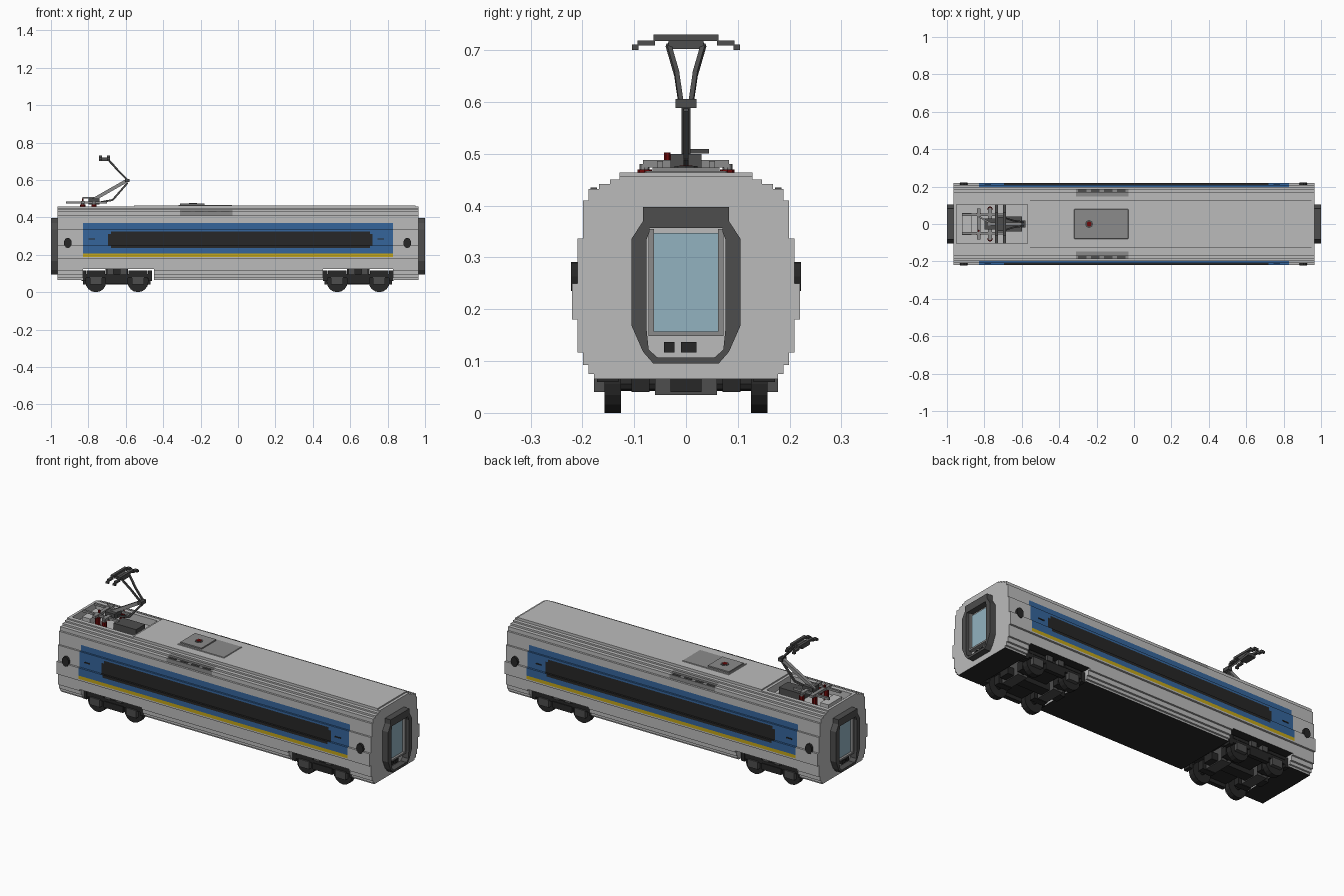
import bpy, bmesh, math
from mathutils import Vector

if "Cube" in bpy.data.objects:
    bpy.data.objects.remove(bpy.data.objects["Cube"], do_unlink=True)


def material(name, r, g, b):
    m = bpy.data.materials.new(name)
    m.use_nodes = True
    m.diffuse_color = (r, g, b, 1)
    m.node_tree.nodes["Principled BSDF"].inputs["Base Color"].default_value = (r, g, b, 1)
    return m


LIGHT = material("light grey", 0.50, 0.50, 0.50)
BLUE = material("blue", 0.035, 0.13, 0.33)
YELLOW = material("yellow", 0.55, 0.38, 0.01)
BLACK = material("black", 0.02, 0.02, 0.02)
GREY = material("mid grey", 0.26, 0.26, 0.26)
DARK = material("dark grey", 0.075, 0.075, 0.075)
RED = material("dark red", 0.16, 0.003, 0.003)
GLASS = material("pale blue glass", 0.29, 0.45, 0.53)


def finish(name, bm, *mats):
    bmesh.ops.recalc_face_normals(bm, faces=bm.faces)
    me = bpy.data.meshes.new(name)
    bm.to_mesh(me)
    bm.free()
    for m in mats:
        me.materials.append(m)
    ob = bpy.data.objects.new(name, me)
    bpy.context.collection.objects.link(ob)
    return ob


def box(name, x, y, z, mat):
    """Box from (min, max) ranges."""
    bm = bmesh.new()
    bmesh.ops.create_cube(bm, size=1)
    for v in bm.verts:
        v.co = Vector(r[0] if c < 0 else r[1] for r, c in zip((x, y, z), v.co))
    return finish(name, bm, mat)


def bar(name, a, b, w, mat):
    """Square bar between two points."""
    a, b = Vector(a), Vector(b)
    bm = bmesh.new()
    bmesh.ops.create_cube(bm, size=1)
    q = (b - a).to_track_quat('Z', 'Y')
    for v in bm.verts:
        v.co = (a + b) / 2 + q @ Vector((v.co.x * w, v.co.y * w, v.co.z * (b - a).length))
    return finish(name, bm, mat)


def disc(name, c, r, depth, axis, mat, sides=16):
    bm = bmesh.new()
    bmesh.ops.create_cone(bm, cap_ends=True, segments=sides, radius1=r, radius2=r, depth=depth)
    q = Vector(axis).to_track_quat('Z', 'Y')
    for v in bm.verts:
        v.co = q @ v.co + Vector(c)
    return finish(name, bm, mat)


def loft(half, xs):
    """Sweep a mirrored half profile (y, z) along the stations xs."""
    loop = half + [(-y, z) for y, z in reversed(half)]
    bm = bmesh.new()
    rows = [[bm.verts.new((x, y, z)) for y, z in loop] for x in xs]
    n = len(loop)
    for a, b in zip(rows, rows[1:]):
        for i in range(n):
            j = (i + 1) % n
            bm.faces.new((a[i], a[j], b[j], b[i]))
    bm.faces.new(rows[0])
    bm.faces.new(rows[-1])
    bmesh.ops.recalc_face_normals(bm, faces=bm.faces)
    return bm


# Body shell with livery bands and window strip
upper = [(.209, .125), (.209, .18), (.22, .18), (.22, .189), (.22, .207), (.22, .235),
         (.22, .25), (.209, .25), (.209, .31), (.209, .325), (.209, .337), (.199, .337),
         (.199, .37), (.199, .41), (.188, .41), (.188, .432), (.168, .432), (.168, .442),
         (.147, .442), (.147, .45), (.128, .45), (.128, .457), (.105, .457)]
stations = [-.965, -.95, -.83, -.695, -.68, -.57, -.31, -.03, .705, .72, .83, .965]
bm = loft(upper, stations)
for f in bm.faces:
    c = f.calc_center_median()
    if c.z < .126:
        f.material_index = 3
    elif abs(f.normal.x) > .5:
        f.material_index = 0
    elif abs(c.x) < .83 and .189 < c.z < .369:
        zlo, zhi = (.235, .325) if -.68 < c.x < .705 else (.249, .311)
        if -.695 < c.x < .72 and zlo < c.z < zhi:
            f.material_index = 3
        else:
            f.material_index = 1 if c.z > .207 else 2
    elif -.31 < c.x < -.03 and .41 < c.z < .443:
        f.material_index = 4
# Sunken equipment well in the roof
well = [f for f in bm.faces if f.normal.z > .9 and abs(f.calc_center_median().y) < .01
        and -.95 < f.calc_center_median().x < -.57]
ret = bmesh.ops.extrude_face_region(bm, geom=well)
bmesh.ops.delete(bm, geom=[f for f in well if f.is_valid], context='FACES_ONLY')
for v in (g for g in ret["geom"] if isinstance(g, bmesh.types.BMVert)):
    v.co.z -= .04
finish("body_shell", bm, LIGHT, BLUE, YELLOW, BLACK, GREY)

# Skirts between and outside the bogies
lower = [(.178, .065), (.178, .075), (.188, .075), (.188, .092), (.199, .092),
         (.199, .117), (.209, .117), (.209, .126)]
for label, a, b in (("rear", -.965, -.83), ("middle", -.45, .455), ("front", .83, .965)):
    bm = loft(lower, [a, b])
    for f in bm.faces:
        f.material_index = int(f.normal.z < -.9 and f.calc_center_median().z < .066)
    finish(label + "_skirt", bm, LIGHT, BLACK)

# Roof slab, grey patch and hatch
box("roof_slab", (-.555, .95), (-.128, .128), (.45, .464), LIGHT)
patch = box("roof_patch", (-.32, -.03), (-.08, .08), (.46, .467), GREY)
bev = patch.modifiers.new("round_corners", 'BEVEL')
bev.width, bev.segments, bev.limit_method = .003, 1, 'ANGLE'
box("roof_hatch", (-.31, -.18), (-.065, .065), (.465, .474), GREY)
disc("hatch_ring", (-.24, 0, .474), .022, .004, (0, 0, 1), DARK, 8)
disc("hatch_button", (-.24, 0, .475), .013, .005, (0, 0, 1), RED, 8)

# Side details, mirrored
for s, side in ((-1, "right"), (1, "left")):
    for i in range(4):
        x = -.30 + i * .07
        yy = sorted((s * .172, s * .184))
        box(side + "_roof_vent", (x, x + .045), yy, (.43, .435), DARK)
    for x in (-.91, .905):
        e = disc(side + "_round_badge", (0, 0, 0), .028, .016, (0, 1, 0), BLACK, 12)
        e.scale.x = .75
        e.location = (x, s * .214, .263)
    for x in (-.80, .745):
        box(side + "_door_mark", (x, x + .035), sorted((s * .2, s * .212)), (.281, .287), BLACK)

# Gangways at both ends
outer = [(.063, .095), (.083, .118), (.105, .168), (.105, .336), (.083, .37), (.083, .397)]
inner = [(.055, .107), (.072, .122), (.076, .16), (.076, .335), (.07, .35), (.07, .357)]
for s, end in ((-1, "rear"), (1, "front")):
    bm = bmesh.new()
    rings = []
    for half, x in ((outer, .96), (outer, 1.0), (inner, 1.0), (inner, .96)):
        loop = half + [(-y, z) for y, z in reversed(half)]
        rings.append([bm.verts.new((s * x, y, z)) for y, z in loop])
    for a, b in zip(rings, rings[1:] + rings[:1]):
        for i in range(len(a)):
            j = (i + 1) % len(a)
            bm.faces.new((a[i], a[j], b[j], b[i]))
    finish(end + "_gangway_frame", bm, DARK)

    def xr(a, b):
        return sorted((s * a, s * b))
    box(end + "_door_glass", xr(.96, .972), (-.063, .063), (.157, .347), GLASS)
    for y in (-.067, .067):
        box(end + "_door_post", xr(.96, .985), (y - .005, y + .005), (.148, .355), GREY)
    box(end + "_door_sill", xr(.96, .985), (-.063, .063), (.148, .157), GREY)
    for a, b in ((-.042, -.022), (-.01, .02)):
        box(end + "_socket", xr(.96, .975), (a, b), (.117, .137), BLACK)

# Bogies
for bx, end in ((-.6475, "rear"), (.6425, "front")):
    n = end + "_bogie_"
    box(n + "bolster", (bx - .06, bx + .06), (-.15, .15), (.065, .126), BLACK)
    box(n + "beam", (bx - .18, bx + .18), (-.03, .03), (.04, .08), BLACK)
    for s in (-1, 1):
        def yr(a, b):
            return sorted((s * a, s * b))
        box(n + "side_frame", (bx - .18, bx + .18), yr(.15, .17), (.075, .098), BLACK)
        box(n + "frame_drop", (bx - .06, bx + .06), yr(.15, .174), (.045, .08), BLACK)
        for k in (-1, 1):
            wx = bx + k * .1125
            disc(n + "wheel", (wx, s * .141, .056), .056, .032, (0, 1, 0), BLACK)
            box(n + "axle_box", (wx - .032, wx + .032), yr(.155, .178), (.04, .082), DARK)
            box(n + "spring", (wx - .05, wx + .05), yr(.155, .172), (.098, .115), BLACK)
            box(n + "air_spring", (bx + k * .035 - .018, bx + k * .035 + .018),
                yr(.152, .176), (.096, .126), DARK)
            box(n + "end_bracket", sorted((bx + k * .165, bx + k * .188)), yr(.13, .172),
                (.06, .115), BLACK)
            box(n + "brake_block", (wx - .04, wx + .04), yr(.07, .105), (.04, .09), BLACK)
    for k in (-1, 1):
        wx = bx + k * .1125
        disc(n + "axle", (wx, 0, .056), .014, .28, (0, 1, 0), BLACK, 8)
        box(n + "motor", (wx - .03, wx + .03), (-.06, .06), (.035, .11), DARK)

# Pantograph base with insulators
for x, y in ((-.83, -.05), (-.83, .05), (-.77, -.08), (-.77, .08)):
    disc("insulator", (x, y, .442), .014, .055, (0, 0, 1), RED, 8)
    disc("insulator_cap", (x, y, .474), .010, .012, (0, 0, 1), GREY, 8)
for y in (-.05, .05):
    box("base_rail", (-.92, -.70), (y - .006, y + .006), (.474, .486), GREY)
for x in (-.83, -.77):
    box("base_crossbar", (x - .01, x + .01), (-.083, .083), (.474, .488), GREY)
box("base_block", (-.80, -.74), (-.03, .03), (.468, .50), DARK)
box("well_cabinet", (-.92, -.87), (-.06, .06), (.415, .45), LIGHT)
box("well_lattice", (-.74, -.60), (-.04, .04), (.415, .455), DARK)
bar("base_cable", (-.83, .04, .505), (-.76, .0, .505), .009, GREY)
disc("relay", (-.83, -.036, .495), .006, .014, (0, 0, 1), RED, 6)

# Pantograph arms and collector head
knee = (-.592, 0, .598)
bar("lower_arm", (-.79, 0, .485), knee, .018, GREY)
bar("control_rod_low", (-.75, 0, .478), (-.67, 0, .493), .010, DARK)
bar("control_rod_high", (-.67, 0, .493), (-.59, 0, .585), .010, DARK)
box("knee_joint", (-.605, -.58), (-.02, .02), (.588, .606), DARK)
for s in (-1, 1):
    bar("upper_arm", (-.592, s * .01, .60), (-.645, s * .018, .655), .009, DARK)
    bar("upper_arm_tip", (-.645, s * .018, .655), (-.695, s * .034, .71), .009, DARK)
    bar("head_link", (-.735, s * .03, .71), (-.69, s * .03, .71), .010, DARK)
for x in (-.735, -.692):
    box("contact_strip", (x - .008, x + .008), (-.063, .063), (.718, .730), DARK)
    for s in (-1, 1):
        box("strip_shoulder", (x - .008, x + .008), sorted((s * .06, s * .094)), (.709, .719), DARK)
        box("strip_horn", (x - .008, x + .008), sorted((s * .092, s * .104)), (.70, .711), DARK)
box("head_carrier", (-.74, -.687), (-.034, .034), (.702, .720), DARK)
